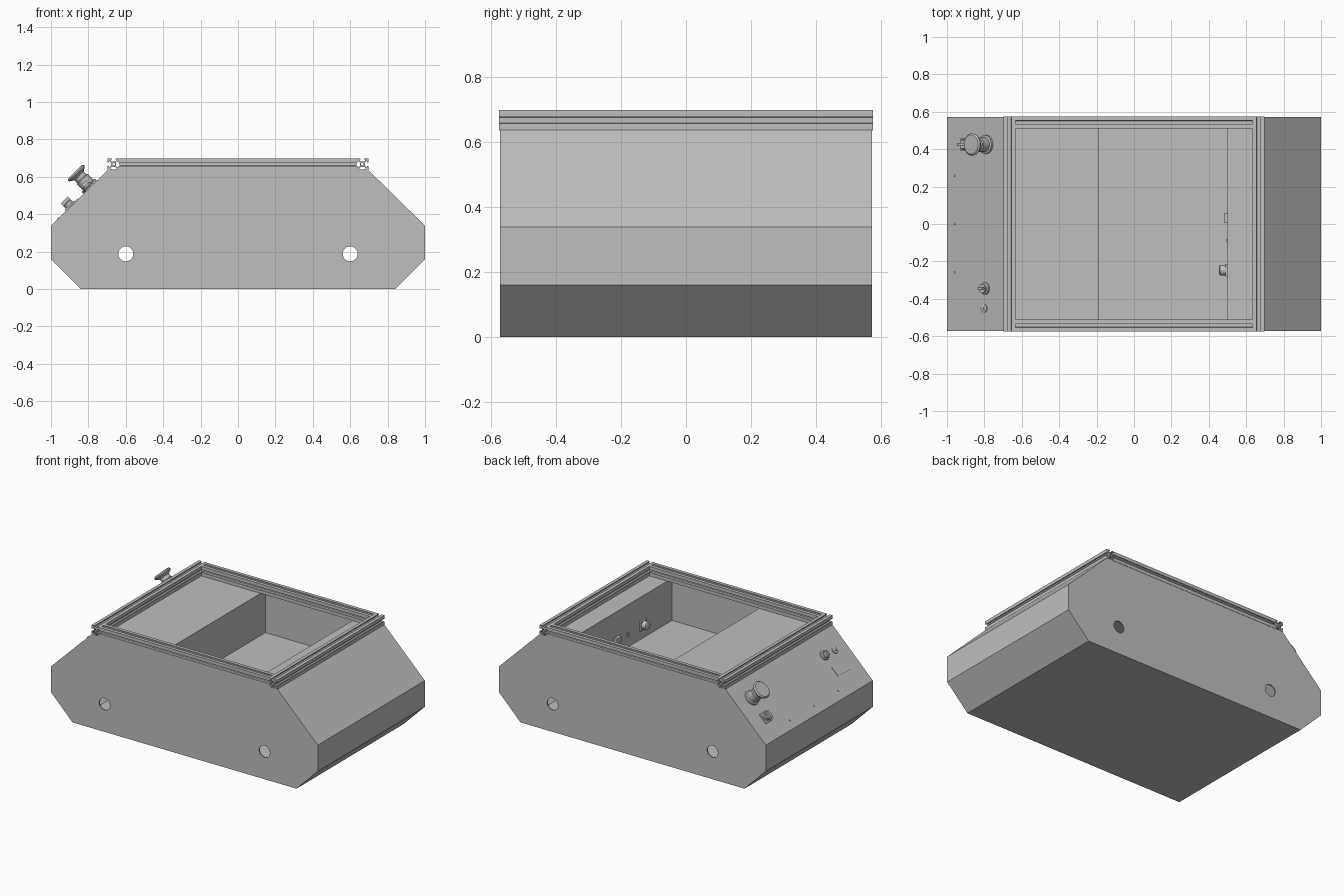
import bpy, bmesh
from math import cos, sin, pi, radians
from mathutils import Matrix, Vector

old = bpy.data.objects.get("Cube")
if old:
    bpy.data.objects.remove(old)

metal = bpy.data.materials.new("plain_grey_metal")
metal.use_nodes = True
GREY = (0.52, 0.52, 0.52, 1)
metal.diffuse_color = GREY
metal.node_tree.nodes["Principled BSDF"].inputs["Base Color"].default_value = GREY


def finish(name, bm, matrix=Matrix(), smooth=False):
    bmesh.ops.recalc_face_normals(bm, faces=bm.faces)
    mesh = bpy.data.meshes.new(name)
    bm.to_mesh(mesh)
    bm.free()
    mesh.materials.append(metal)
    obj = bpy.data.objects.new(name, mesh)
    bpy.context.collection.objects.link(obj)
    obj.matrix_world = matrix
    if smooth:
        bpy.ops.object.select_all(action='DESELECT')
        obj.select_set(True)
        bpy.context.view_layer.objects.active = obj
        bpy.ops.object.shade_smooth_by_angle(angle=radians(35))
    return obj


def circle(r, n=24, cx=0, cy=0):
    return [(cx + r * cos(2 * pi * i / n), cy + r * sin(2 * pi * i / n)) for i in range(n)]


def extrude(name, loops, depth, matrix, smooth=False):
    """Outline plus hole loops, filled and extruded along local z."""
    bm = bmesh.new()
    edges = []
    for loop in loops:
        vs = [bm.verts.new((x, y, 0)) for x, y in loop]
        edges += [bm.edges.new((vs[i - 1], vs[i])) for i in range(len(vs))]
    bmesh.ops.triangle_fill(bm, edges=edges, use_beauty=True, normal=(0, 0, 1))
    made = bmesh.ops.extrude_face_region(bm, geom=bm.faces[:], use_keep_orig=True)
    top = [v for v in made["geom"] if isinstance(v, bmesh.types.BMVert)]
    bmesh.ops.translate(bm, verts=top, vec=(0, 0, depth))
    return finish(name, bm, matrix, smooth)


def box(name, lo, hi, matrix=Matrix()):
    bm = bmesh.new()
    bmesh.ops.create_cube(bm, size=1)
    lo, hi = Vector(lo), Vector(hi)
    for v in bm.verts:
        v.co = (lo + hi) / 2 + v.co * (hi - lo)
    return finish(name, bm, matrix)


def lathe(name, profile, matrix, n=28):
    """Turned part: (radius, height) pairs around local z."""
    bm = bmesh.new()
    rings = [[bm.verts.new((x, y, h)) for x, y in circle(r, n)] for r, h in profile]
    for a, b in zip(rings, rings[1:]):
        for i in range(n):
            bm.faces.new((a[i - 1], a[i], b[i], b[i - 1]))
    bm.faces.new(rings[0])
    bm.faces.new(rings[-1])
    return finish(name, bm, matrix, True)


def axes(x, y, z, origin):
    return Matrix.Translation(origin) @ Matrix((x, y, z)).transposed().to_4x4()


# Body: folded skin with open top
HALF = [(0.84, 0), (1, 0.16), (1, 0.338), (0.695, 0.638)]
outline = [(-x, z) for x, z in reversed(HALF)] + HALF
bm = bmesh.new()
rows = [[bm.verts.new((x, y, z)) for y in (-0.567, 0.567)] for x, z in outline]
for a, b in zip(rows, rows[1:]):
    bm.faces.new((a[0], b[0], b[1], a[1]))
skin = finish("body_skin", bm)
centre = Vector((0, 0, 0.3))
inward = all((centre - p.center).dot(p.normal) > 0 for p in skin.data.polygons)
solid = skin.modifiers.new("sheet", 'SOLIDIFY')
solid.thickness = 0.008
solid.offset = 1 if inward else -1

# Side plates, each with two round holes
for side, y in (("front", -0.565), ("back", 0.573)):
    holes = [circle(0.04, 32, x, 0.188) for x in (-0.6, 0.6)]
    extrude(side + "_plate", [outline] + holes, 0.008,
            axes((1, 0, 0), (0, 0, 1), (0, -1, 0), (0, y, 0)))

# Slotted frame rails
H = 0.032
QUARTER = [(-1, 1), (-.3, 1), (-.3, .8), (-.6, .8), (-.25, .42),
           (.25, .42), (.6, .8), (.3, .8), (.3, 1)]
section = []
for k in range(4):
    for px, py in QUARTER:
        for _ in range(k):
            px, py = py, -px
        section.append((px * H, py * H))
rail_loops = [section, circle(0.007, 12)]
for s, end in ((-1, "right"), (1, "left")):
    extrude(end + "_end_rail", rail_loops, 1.15,
            axes((1, 0, 0), (0, 0, 1), (0, -1, 0), (s * 0.665, 0.575, 0.667)))
for s, side in ((-1, "front"), (1, "back")):
    extrude(side + "_side_rail", rail_loops, 1.266,
            axes((0, 1, 0), (0, 0, 1), (1, 0, 0), (-0.633, s * 0.543, 0.667)))

# Inner decks and the sunken tray
Y = 0.565
box("wide_deck", (-0.67, -Y, 0.626), (-0.19, Y, 0.634))
box("narrow_deck", (0.5, -Y, 0.626), (0.67, Y, 0.634))
box("tray_wall_wide_side", (-0.198, -Y, 0.34), (-0.19, Y, 0.63))
box("tray_wall_narrow_side", (0.5, -Y, 0.34), (0.508, Y, 0.63))
box("tray_floor", (-0.198, -Y, 0.34), (0.508, Y, 0.348))

# Fittings on the tray wall
box("large_socket_base", (0.488, -0.28, 0.41), (0.5, -0.215, 0.475))
lathe("large_socket", [(0.028, 0), (0.028, 0.04), (0.02, 0.045)],
      axes((0, 1, 0), (0, 0, -1), (-1, 0, 0), (0.5, -0.247, 0.442)))
box("small_socket", (0.48, 0.005, 0.425), (0.5, 0.055, 0.465))
box("wall_clip", (0.494, -0.1, 0.42), (0.5, -0.08, 0.445))

# Sloped control panel fittings, local z pointing out of the panel
up = Vector((0.305, 0, 0.3)).normalized()
out = Vector((-up.z, 0, up.x))


def panel(x, y):
    return axes(up, (0, 1, 0), out, (x, y, 0.338 + (x + 1) * 0.3 / 0.305))


lathe("stop_button", [(0.05, 0), (0.05, 0.012), (0.04, 0.016), (0.04, 0.06), (0.034, 0.064),
                      (0.034, 0.085), (0.058, 0.1), (0.06, 0.108), (0.052, 0.116)],
      panel(-0.79, 0.425))
switch = panel(-0.895, 0.425)
box("switch_base", (-0.035, -0.035, 0), (0.035, 0.035, 0.01), switch)
lathe("switch_collar", [(0.027, 0.01), (0.027, 0.025), (0.023, 0.03)], switch)
box("switch_lever", (-0.026, -0.009, 0.03), (0.026, 0.009, 0.048), switch)

lock = panel(-0.795, -0.345)
lathe("key_lock", [(0.032, 0), (0.032, 0.01), (0.024, 0.014), (0.024, 0.024)], lock)
box("key", (-0.018, -0.005, 0.024), (0.018, 0.005, 0.042), lock)
socket = panel(-0.8, -0.452)
lathe("panel_socket_ring", [(0.022, 0), (0.022, 0.006), (0.017, 0.009)], socket)
box("panel_socket_pin", (-0.006, -0.006, 0.009), (0.006, 0.006, 0.013), socket)
box("display_plate", (-0.036, -0.062, 0), (0.036, 0.062, 0.003), panel(-0.88, -0.398))
for i, y in enumerate((-0.26, 0, 0.26)):
    lathe("panel_screw_%d" % (i + 1), [(0.006, 0), (0.005, 0.004)], panel(-0.96, y), 12)
